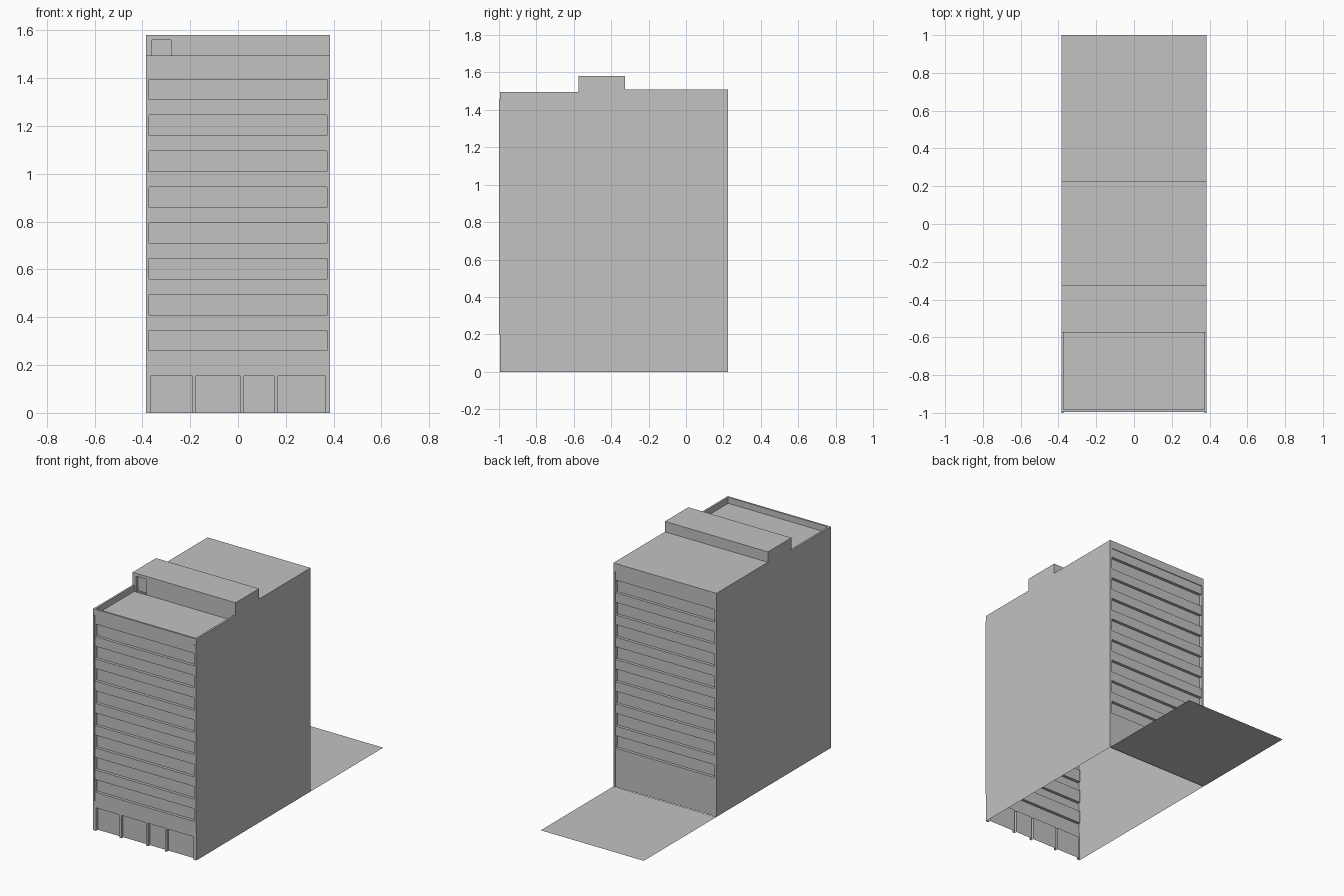
import bpy, bmesh
from mathutils import Vector

cube = bpy.data.objects.get("Cube")
if cube:
    bpy.data.objects.remove(cube, do_unlink=True)

grey = bpy.data.materials.new("plain_grey")
grey.use_nodes = True
colour = (0.54, 0.54, 0.54, 1)
grey.diffuse_color = colour
grey.node_tree.nodes["Principled BSDF"].inputs["Base Color"].default_value = colour

W = 0.385            # half width
IN = 0.372           # half width inside the edge strips
FRONT, BACK = -0.995, 0.225
PH_FRONT, PH_BACK = -0.575, -0.325
PARAPET, DECK, PH_TOP, REAR_ROOF = 1.495, 1.455, 1.58, 1.51
RECESS = 0.02


def finish(name, bm):
    mesh = bpy.data.meshes.new(name)
    bm.to_mesh(mesh)
    bm.free()
    mesh.materials.append(grey)
    obj = bpy.data.objects.new(name, mesh)
    bpy.context.collection.objects.link(obj)
    return obj


def sheet(name, polygons):
    """Flat polygons, each given as a list of points."""
    bm = bmesh.new()
    for points in polygons:
        bm.faces.new([bm.verts.new(p) for p in points])
    return finish(name, bm)


def relief(name, us, vs, depth, place, outward):
    """Grid of panels set in by depth(u, v), with walls between the steps."""
    bm = bmesh.new()
    nu, nv = len(us) - 1, len(vs) - 1

    def cell(i, j):
        if 0 <= i < nu and 0 <= j < nv:
            return depth((us[i] + us[i + 1]) / 2, (vs[j] + vs[j + 1]) / 2)
        return None

    def quad(points):
        bm.faces.new([bm.verts.new(place(*p)) for p in points])

    def wall(a, b, start, end):
        # Open at the border unless the panel stands proud
        if a is None:
            a = max(b, 0) if b >= 0 else 0
        if b is None:
            b = max(a, 0) if a >= 0 else 0
        if abs(a - b) > 1e-6:
            quad([(*start, a), (*end, a), (*end, b), (*start, b)])

    for i in range(nu + 1):
        for j in range(nv + 1):
            here = cell(i, j)
            if here is not None:
                quad([(us[i], vs[j], here), (us[i + 1], vs[j], here),
                      (us[i + 1], vs[j + 1], here), (us[i], vs[j + 1], here)])
            if j < nv:
                wall(cell(i - 1, j), here, (us[i], vs[j]), (us[i], vs[j + 1])) \
                    if cell(i - 1, j) is not None or here is not None else None
            if i < nu:
                wall(cell(i, j - 1), here, (us[i], vs[j]), (us[i + 1], vs[j])) \
                    if cell(i, j - 1) is not None or here is not None else None
    bmesh.ops.remove_doubles(bm, verts=bm.verts, dist=1e-5)
    bmesh.ops.recalc_face_normals(bm, faces=bm.faces)
    out = Vector(outward)
    if sum(f.normal.dot(out) * f.calc_area() for f in bm.faces) < 0:
        bmesh.ops.reverse_faces(bm, faces=bm.faces)
    return finish(name, bm)


# Window bands shared by both facades
bands = [(0.26 + 0.15 * k, 0.345 + 0.15 * k) for k in range(8)]
band_levels = [z for band in bands for z in band]


def in_band(z):
    return any(low < z < high for low, high in bands)


# Front facade: shop openings, window bands and slim edge strips
doors = [(-0.365, -0.19), (-0.175, 0.01), (0.025, 0.15), (0.165, 0.365)]
DOOR_TOP, STRIP_FOOT = 0.155, 0.2


def front_depth(x, z):
    if z < DOOR_TOP:
        return RECESS if any(a < x < b for a, b in doors) else 0
    if abs(x) > IN:
        return -0.005 if STRIP_FOOT < z < DECK else 0
    return RECESS if in_band(z) else 0


relief("front_facade",
       sorted([-W, -IN, IN, W] + [x for d in doors for x in d]),
       [0, DOOR_TOP, STRIP_FOOT] + band_levels + [DECK, PARAPET],
       front_depth, lambda x, z, d: (x, FRONT + d, z), (0, -1, 0))


# Rear facade: infill set between the edge strips
def back_depth(x, z):
    if abs(x) > IN or z > DECK:
        return 0
    return 0.005 + (RECESS if in_band(z) else 0)


relief("back_facade", [-W, -IN, IN, W], [0] + band_levels + [DECK, REAR_ROOF],
       back_depth, lambda x, z, d: (x, BACK - d, z), (0, 1, 0))

# Front roof terrace behind its parapet
relief("roof_terrace", [-W, -IN, IN, W], [FRONT, FRONT + 0.013, PH_FRONT],
       lambda x, y: PARAPET - DECK if abs(x) < IN and y > FRONT + 0.013 else 0,
       lambda x, y, d: (x, y, PARAPET - d), (0, 0, 1))

# Penthouse front with its door
relief("penthouse_front", [-W, -0.36, -0.28, W], [DECK, 1.56, PH_TOP],
       lambda x, z: RECESS if -0.36 < x < -0.28 and z < 1.56 else 0,
       lambda x, z, d: (x, PH_FRONT + d, z), (0, -1, 0))

# Side walls follow the stepped roofline
outline = [(FRONT, 0), (BACK, 0), (BACK, REAR_ROOF), (PH_BACK, REAR_ROOF),
           (PH_BACK, PH_TOP), (PH_FRONT, PH_TOP), (PH_FRONT, PARAPET), (FRONT, PARAPET)]
sheet("left_wall", [[(W, y, z) for y, z in outline]])
sheet("right_wall", [[(-W, y, z) for y, z in reversed(outline)]])


# Roof and ground strips spanning the full width
def span(a, b):
    return [(-W, *a), (W, *a), (W, *b), (-W, *b)]


sheet("penthouse_roof", [span((PH_FRONT, PH_TOP), (PH_BACK, PH_TOP)),
                         span((PH_BACK, PH_TOP), (PH_BACK, REAR_ROOF))])
sheet("rear_roof", [span((PH_BACK, REAR_ROOF), (BACK, REAR_ROOF))])
sheet("rear_yard", [span((BACK, 0), (1, 0))])
